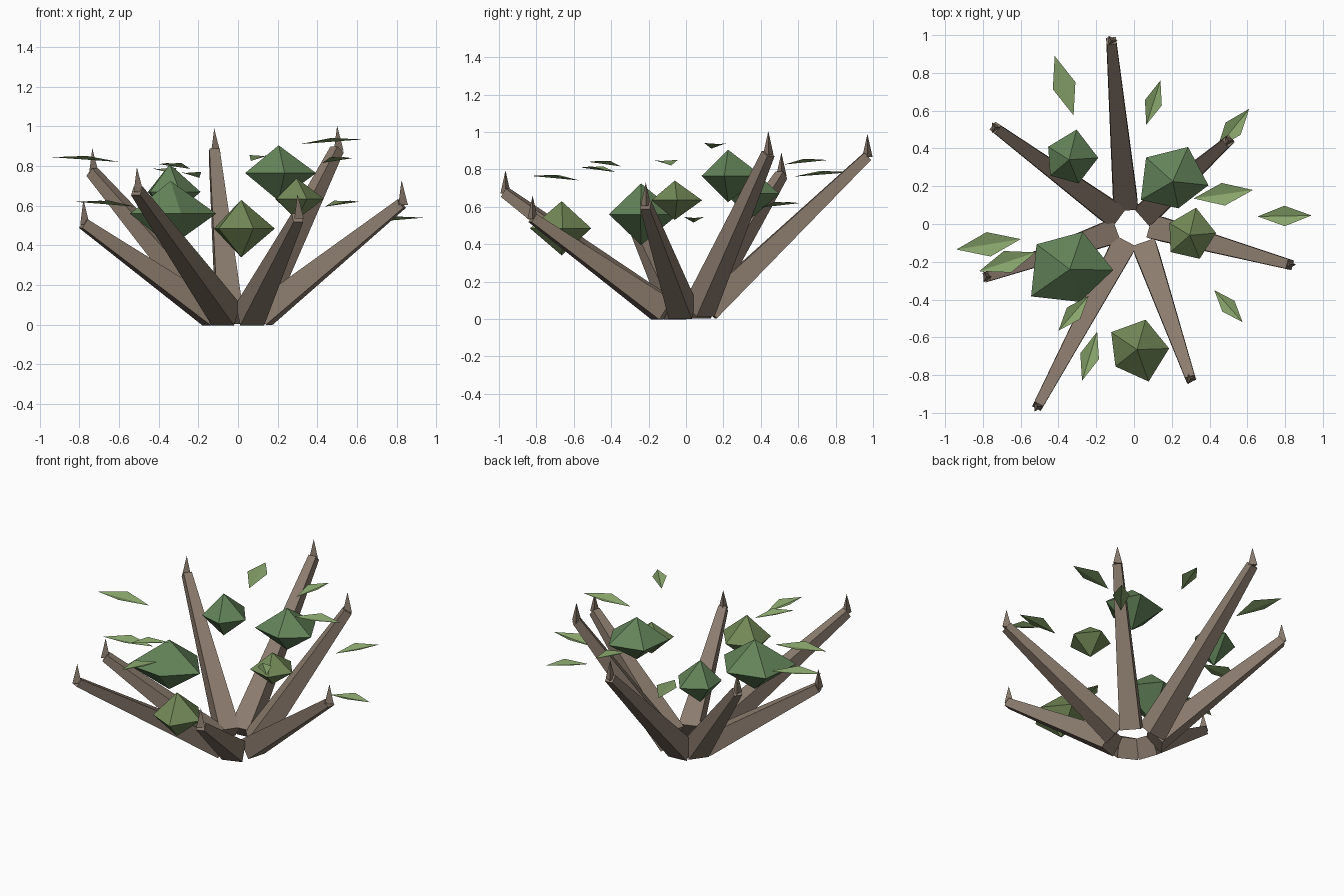
import bpy, math
from mathutils import Vector

if "Cube" in bpy.data.objects:
    bpy.data.objects.remove(bpy.data.objects["Cube"])


def material(name, rgb):
    m = bpy.data.materials.new(name)
    m.diffuse_color = (*rgb, 1)
    m.use_nodes = True
    m.node_tree.nodes["Principled BSDF"].inputs["Base Color"].default_value = m.diffuse_color
    return m


BARK = material("bark", (0.26, 0.20, 0.155))
FOLIAGE = material("dark_foliage", (0.125, 0.23, 0.10))
FOLIAGE2 = material("light_foliage", (0.17, 0.25, 0.095))
LEAF = material("leaf", (0.25, 0.38, 0.15))
UP = Vector((0, 0, 1))


def mesh_object(name, verts, faces, mat):
    me = bpy.data.meshes.new(name)
    me.from_pydata([tuple(v) for v in verts], [], faces)
    me.materials.append(mat)
    ob = bpy.data.objects.new(name, me)
    bpy.context.collection.objects.link(ob)
    return ob


def branch(name, base, tip, w0=0.064, w1=0.026):
    # tapered square bar from base to tip
    a, b = Vector(base), Vector(tip)
    d = (b - a).normalized()
    side = UP.cross(d).normalized()
    top = d.cross(side)
    verts = [c + w * (side * i + top * j)
             for c, w in ((a, w0), (b, w1))
             for i, j in ((1, 1), (-1, 1), (-1, -1), (1, -1))]
    faces = [(3, 2, 1, 0), (4, 5, 6, 7)]
    faces += [(i, (i + 1) % 4, (i + 1) % 4 + 4, i + 4) for i in range(4)]
    mesh_object(name, verts, faces, BARK)


def thorn(name, tip):
    # upright three-sided spike on the branch end
    c = Vector(tip) - UP * 0.005
    verts = [c + 0.032 * Vector((math.cos(t), math.sin(t), 0))
             for t in (k * math.tau / 3 for k in range(3))]
    verts.append(c + UP * 0.125)
    mesh_object(name, verts, [(2, 1, 0), (0, 1, 3), (1, 2, 3), (2, 0, 3)], BARK)


def clump(name, centre, radii, h, phase, mat):
    # five-sided double pyramid with a slightly uneven rim
    c = Vector(centre)
    verts = []
    for k, r in enumerate(radii):
        t = math.radians(phase + 72 * k)
        verts.append(c + r * Vector((math.cos(t), math.sin(t), 0)))
    verts += [c + UP * h, c - UP * h]
    faces = []
    for k in range(5):
        n = (k + 1) % 5
        faces += [(k, n, 5), (n, k, 6)]
    mesh_object(name, verts, faces, mat)


def leaf(name, x0, y0, x1, y1, z):
    # diamond folded along its midrib, edges lifted
    a, b = Vector((x0, y0, z - 0.014)), Vector((x1, y1, z + 0.01))
    d = b - a
    side = UP.cross(d) * 0.19
    mid = a + d * 0.5 + UP * 0.018
    mesh_object(name, [a, mid - side, b, mid + side], [(0, 1, 2), (0, 2, 3)], LEAF)


# branches with thorns
BRANCHES = [
    ((-0.045, 0.115, 0.05), (-0.12, 0.97, 0.87)),
    ((0.08, 0.07, 0.05), (0.50, 0.44, 0.885)),
    ((0.12, -0.02, 0.05), (0.825, -0.215, 0.61)),
    ((0.06, -0.13, 0.05), (0.30, -0.82, 0.54)),
    ((-0.06, -0.12, 0.05), (-0.51, -0.965, 0.675)),
    ((-0.125, -0.045, 0.05), (-0.78, -0.28, 0.51)),
    ((-0.115, 0.055, 0.05), (-0.735, 0.51, 0.77)),
]
for i, (base, tip) in enumerate(BRANCHES, 1):
    branch(f"branch_{i}", base, tip)
    thorn(f"thorn_{i}", tip)

# foliage clumps
CLUMPS = [
    ((-0.34, -0.24, 0.56), (0.23, 0.21, 0.22, 0.25, 0.18), 0.165, -1, FOLIAGE),
    ((0.205, 0.225, 0.765), (0.19, 0.20, 0.19, 0.195, 0.145), 0.14, -6, FOLIAGE),
    ((0.295, -0.06, 0.635), (0.14, 0.15, 0.125, 0.135, 0.135), 0.105, 5, FOLIAGE2),
    ((0.016, -0.665, 0.485), (0.17, 0.165, 0.165, 0.145, 0.18), 0.145, 2, FOLIAGE2),
    ((-0.344, 0.34, 0.67), (0.155, 0.165, 0.13, 0.13, 0.135), 0.14, 4, FOLIAGE),
]
for i, args in enumerate(CLUMPS, 1):
    clump(f"foliage_clump_{i}", *args)

# loose leaves: inner end, outer end, height
LEAVES = [
    (-0.32, 0.575, -0.42, 0.89, 0.775),
    (0.065, 0.525, 0.14, 0.76, 0.84),
    (0.44, 0.40, 0.61, 0.61, 0.61),
    (0.315, 0.135, 0.63, 0.18, 0.925),
    (0.655, 0.04, 0.94, 0.045, 0.53),
    (0.425, -0.35, 0.575, -0.52, 0.83),
    (-0.195, -0.57, -0.275, -0.83, 0.755),
    (-0.24, -0.38, -0.40, -0.565, 0.80),
    (-0.52, -0.15, -0.82, -0.25, 0.61),
    (-0.60, -0.08, -0.94, -0.135, 0.835),
]
for i, args in enumerate(LEAVES, 1):
    leaf(f"leaf_{i}", *args)
